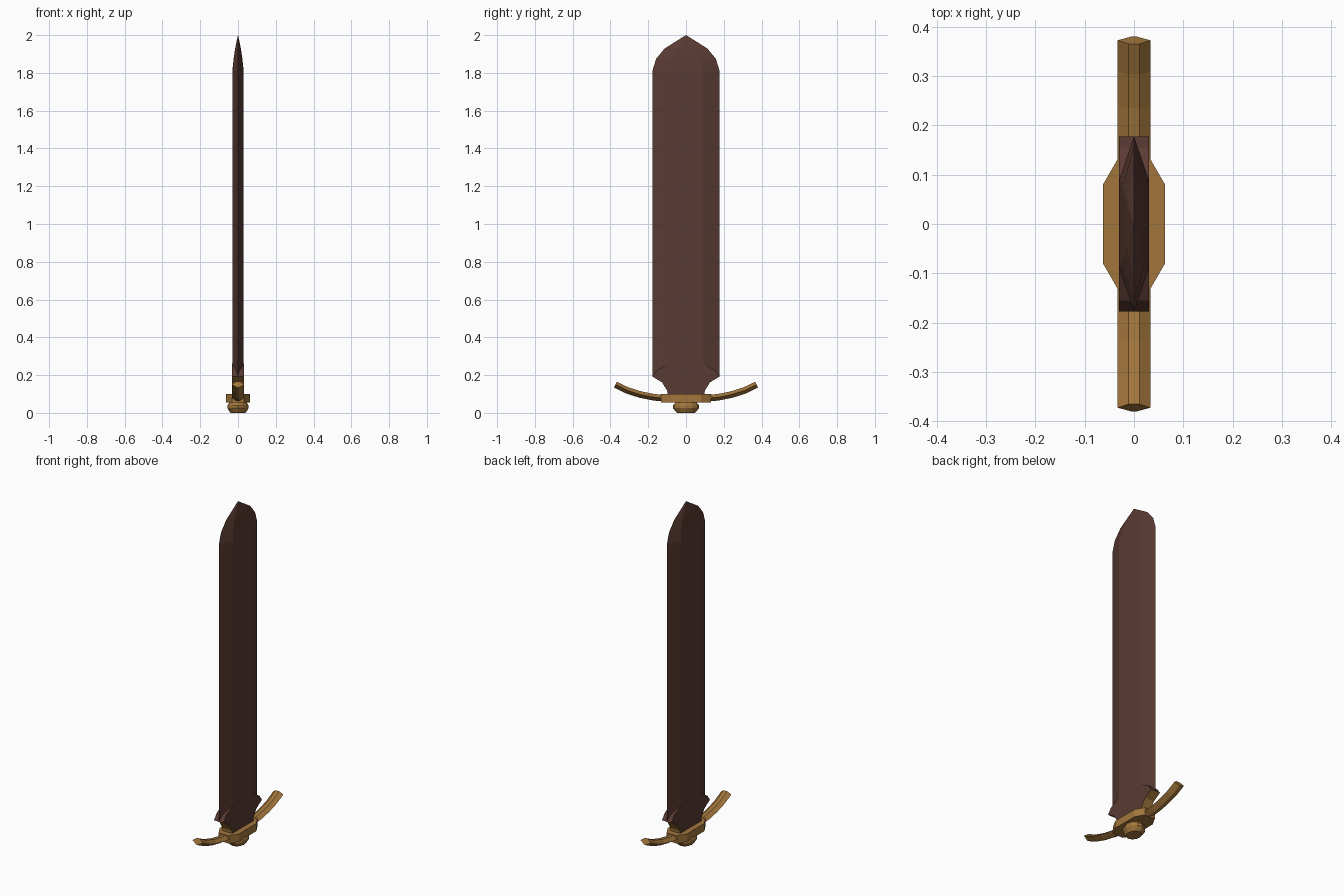
import bpy, bmesh, math

if "Cube" in bpy.data.objects:
    bpy.data.objects.remove(bpy.data.objects["Cube"])


def material(name, rgb):
    m = bpy.data.materials.new(name)
    m.diffuse_color = (*rgb, 1)
    m.use_nodes = True
    m.node_tree.nodes["Principled BSDF"].inputs["Base Color"].default_value = m.diffuse_color
    return m


BROWN = material("dark_brown_blade", (0.10, 0.042, 0.032))
GOLD = material("aged_gold", (0.36, 0.18, 0.045))


def make(name, bm, mats):
    bmesh.ops.remove_doubles(bm, verts=bm.verts[:], dist=1e-5)
    bmesh.ops.recalc_face_normals(bm, faces=bm.faces[:])
    me = bpy.data.meshes.new(name)
    bm.to_mesh(me)
    bm.free()
    for m in mats:
        me.materials.append(m)
    ob = bpy.data.objects.new(name, me)
    bpy.context.collection.objects.link(ob)
    return ob


def loft(name, rings, mat):
    """Skin a list of equal-length rings and cap both ends."""
    bm = bmesh.new()
    vs = [[bm.verts.new(p) for p in r] for r in rings]
    n = len(rings[0])
    for a, b in zip(vs, vs[1:]):
        for i in range(n):
            j = (i + 1) % n
            bm.faces.new((a[i], a[j], b[j], b[i]))
    bm.faces.new(vs[0][::-1])
    bm.faces.new(vs[-1])
    return make(name, bm, [mat])


def extrude(name, pts, to3d, depth, mats):
    bm = bmesh.new()
    a, b = ([bm.verts.new(to3d(u, v, d)) for u, v in pts] for d in depth)
    bm.faces.new(a)
    bm.faces.new(b[::-1])
    for i in range(len(pts)):
        j = (i + 1) % len(pts)
        bm.faces.new((a[i], b[i], b[j], a[j]))
    return make(name, bm, mats)


# blade: flat-sided with bevelled cutting edges, narrowing to the tip
def blade_ring(z, edge, flat, t):
    return [(0, edge, z), (-t, flat, z), (-t, -flat, z),
            (0, -edge, z), (t, -flat, z), (t, flat, z)]


loft("blade", [blade_ring(*r) for r in [
    (0.195, 0.178, 0.09, 0.03), (1.81, 0.178, 0.09, 0.03),
    (1.875, 0.158, 0.075, 0.023), (1.93, 0.112, 0.05, 0.015),
    (1.999, 0.002, 0.001, 0.0006)]], BROWN)

# blade base: full-thickness shoulders with gold undersides
half = [(0.095, 0.08), (0.10, 0.118), (0.127, 0.162), (0.178, 0.192),
        (0.155, 0.225), (0.09, 0.262)]
base = extrude("blade_shoulder", half + [(-y, z) for y, z in half[::-1]],
               lambda y, z, x: (x, y, z), (-0.0305, 0.0305), [BROWN, GOLD])
for f in base.data.polygons:
    if abs(f.normal.x) < 0.5 and f.normal.z < 0:
        f.material_index = 1

# guard: six-sided bar swept along an upward curve
path = [(0.1, 0.077), (0.17, 0.083), (0.24, 0.097), (0.31, 0.119), (0.373, 0.15)]
path = [(-y, z) for y, z in path[::-1]] + path
section = [(-0.033, 0), (-0.011, 0.017), (0.011, 0.017),
           (0.033, 0), (0.004, -0.018), (-0.004, -0.018)]
rings = []
for i, (y, z) in enumerate(path):
    p, q = path[max(i - 1, 0)], path[min(i + 1, len(path) - 1)]
    a = math.atan2(q[1] - p[1], q[0] - p[0])
    rings.append([(x, y - h * math.sin(a), z + h * math.cos(a)) for x, h in section])
loft("guard_bar", rings, GOLD)

# guard centre block
q = [(0.033, 0.132), (0.063, 0.08)]
quad = q + [(x, -y) for x, y in q[::-1]]
extrude("guard_block", quad + [(-x, -y) for x, y in quad],
        lambda x, y, z: (x, y, z), (0.055, 0.1), [GOLD])

# pommel: squat turned knob
N = 12
loft("pommel", [[(0.82 * r * math.cos(2 * math.pi * i / N),
                  r * math.sin(2 * math.pi * i / N), z) for i in range(N)]
                for z, r in [(0, 0.048), (0.006, 0.054), (0.025, 0.068),
                             (0.04, 0.068), (0.05, 0.06), (0.06, 0.055)]], GOLD)
